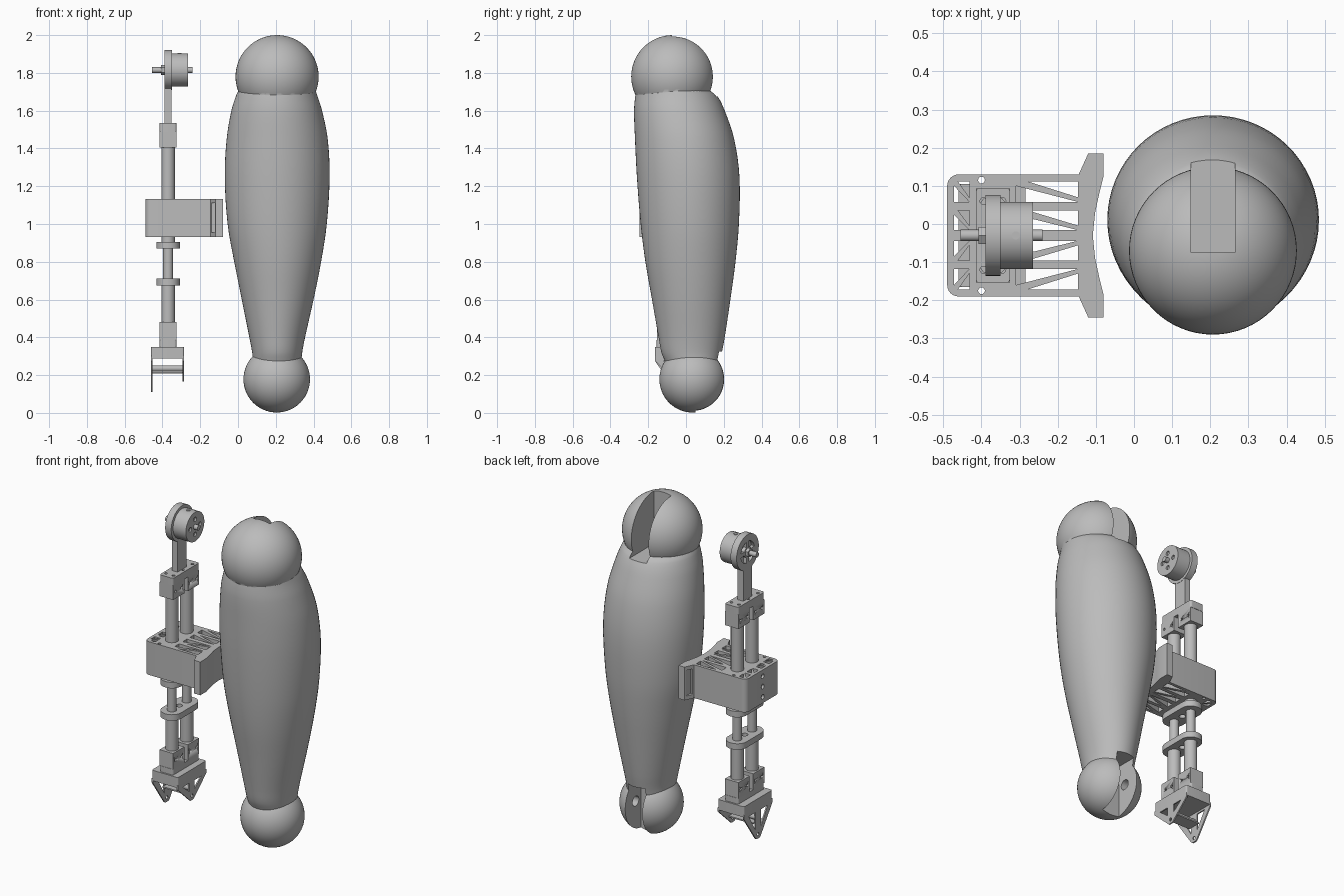
import bpy, bmesh, math
from mathutils import Matrix, Vector

cube = bpy.data.objects.get("Cube")
if cube:
    bpy.data.objects.remove(cube, do_unlink=True)

grey = bpy.data.materials.new("plain_grey")
grey.use_nodes = True
tone = (0.5, 0.5, 0.5, 1)
grey.diffuse_color = tone
grey.node_tree.nodes["Principled BSDF"].inputs["Base Color"].default_value = tone

CX, CY = -0.37, -0.03      # axis of the inner skeleton
TUBE = 0.07                # half the tube spacing


# ---- helpers ----
def activate(ob):
    bpy.ops.object.select_all(action='DESELECT')
    ob.select_set(True)
    bpy.context.view_layer.objects.active = ob


def finish(ob, angle=35):
    ob.data.materials.clear()
    ob.data.materials.append(grey)
    activate(ob)
    bpy.ops.object.shade_smooth_by_angle(angle=math.radians(angle))
    return ob


def from_bmesh(name, bm):
    bmesh.ops.recalc_face_normals(bm, faces=bm.faces)
    me = bpy.data.meshes.new(name)
    bm.to_mesh(me)
    bm.free()
    ob = bpy.data.objects.new(name, me)
    bpy.context.collection.objects.link(ob)
    return finish(ob)


def box(name, x, y, z):
    bm = bmesh.new()
    mid = Vector([(a + b) / 2 for a, b in (x, y, z)])
    size = [b - a for a, b in (x, y, z)]
    bmesh.ops.create_cube(bm, size=1, matrix=Matrix.Translation(mid) @ Matrix.Diagonal((*size, 1)))
    return from_bmesh(name, bm)


def cyl(name, a, b, r, n=32):
    a, b = Vector(a), Vector(b)
    turn = (b - a).to_track_quat('Z', 'Y').to_matrix().to_4x4()
    bm = bmesh.new()
    bmesh.ops.create_cone(bm, cap_ends=True, segments=n, radius1=r, radius2=r,
                          depth=(b - a).length, matrix=Matrix.Translation((a + b) / 2) @ turn)
    return from_bmesh(name, bm)


def ball(name, c, r):
    bm = bmesh.new()
    bmesh.ops.create_uvsphere(bm, u_segments=64, v_segments=32, radius=r, matrix=Matrix.Translation(c))
    return from_bmesh(name, bm)


def combine(ob, other, op):
    mod = ob.modifiers.new("cut", 'BOOLEAN')
    mod.operation, mod.object, mod.solver = op, other, 'EXACT'
    activate(ob)
    bpy.ops.object.modifier_apply(modifier="cut")
    bpy.data.objects.remove(other, do_unlink=True)


def plate(name, loops, lo, hi, axis='Z'):
    """First loop is the outline, the others are openings."""
    cu = bpy.data.curves.new(name, 'CURVE')
    cu.dimensions, cu.fill_mode, cu.extrude = '2D', 'BOTH', (hi - lo) / 2
    for pts in loops:
        sp = cu.splines.new('POLY')
        sp.points.add(len(pts) - 1)
        for p, (u, v) in zip(sp.points, pts):
            p.co = (u, v, 0, 1)
        sp.use_cyclic_u = True
    ob = bpy.data.objects.new(name, cu)
    bpy.context.collection.objects.link(ob)
    m = Matrix.Translation((0, 0, (lo + hi) / 2))
    if axis == 'X':        # outline is in y and z
        m = Matrix(((0, 0, 1, 0), (1, 0, 0, 0), (0, 1, 0, 0), (0, 0, 0, 1))) @ m
    activate(ob)
    bpy.ops.object.convert(target='MESH')
    ob = bpy.context.view_layer.objects.active
    ob.data.transform(m)
    return finish(ob)


def arc(c, r, a0, a1, n):
    angles = [math.radians(a0 + (a1 - a0) * i / n) for i in range(n + 1)]
    return [(c[0] + r * math.cos(t), c[1] + r * math.sin(t)) for t in angles]


def circle(u, v, r, n=20):
    return arc((u, v), r, 0, 360, n)[:-1]


def round_rect(u0, u1, v0, v1, r):
    corners = ((u1 - r, v1 - r), (u0 + r, v1 - r), (u0 + r, v0 + r), (u1 - r, v0 + r))
    return [p for i, c in enumerate(corners) for p in arc(c, r, 90 * i, 90 * i + 90, 8)]


# ---- outer leg cover ----
# z, left x, right x, front y, back y
sections = [(0.27, 0.08, 0.335, -0.11, 0.18), (0.32, 0.075, 0.34, -0.13, 0.19),
            (0.4, 0.06, 0.355, -0.145, 0.205), (0.6, 0.02, 0.4, -0.18, 0.235),
            (0.8, -0.02, 0.44, -0.215, 0.262), (1.0, -0.055, 0.47, -0.24, 0.28),
            (1.25, -0.07, 0.485, -0.26, 0.283), (1.45, -0.06, 0.475, -0.27, 0.255),
            (1.6, -0.035, 0.445, -0.275, 0.205), (1.68, -0.01, 0.42, -0.268, 0.165),
            (1.71, 0.005, 0.41, -0.26, 0.13)]
rows = [Vector(s) for s in sections]
bm = bmesh.new()
rings = []
for i in range(len(rows) - 1):
    p0, p1, p2, p3 = (rows[max(0, min(len(rows) - 1, i + k))] for k in (-1, 0, 1, 2))
    h = p2[0] - p1[0]
    m1 = (p2 - p0) * (h / (p2[0] - p0[0]))
    m2 = (p3 - p1) * (h / (p3[0] - p1[0]))
    for t in (0, 0.25, 0.5, 0.75) + ((1,) if i == len(rows) - 2 else ()):
        s = (p1 * (2*t**3 - 3*t*t + 1) + m1 * (t**3 - 2*t*t + t)
             + p2 * (3*t*t - 2*t**3) + m2 * (t**3 - t*t))
        z, x0, x1, y0, y1 = s
        rings.append([bm.verts.new(((x0 + x1) / 2 + (x1 - x0) / 2 * u,
                                    (y0 + y1) / 2 + (y1 - y0) / 2 * v, z))
                      for u, v in circle(0, 0, 1, 64)])
for lower, upper in zip(rings, rings[1:]):
    for k in range(64):
        j = (k + 1) % 64
        bm.faces.new((lower[k], lower[j], upper[j], upper[k]))
bm.faces.new(rings[0])
bm.faces.new(rings[-1])
cover = from_bmesh("leg_cover", bm)
combine(cover, ball("knee_ball", (0.207, -0.07, 1.78), 0.22), 'UNION')
combine(cover, ball("ankle_ball", (0.205, 0.035, 0.178), 0.176), 'UNION')
# rear joint slots and ankle pin hole
combine(cover, box("knee_slot", (0.15, 0.265), (-0.075, 0.5), (1.675, 2.2)), 'DIFFERENCE')
combine(cover, box("ankle_slot", (0.15, 0.265), (0.05, 0.5), (-0.2, 0.325)), 'DIFFERENCE')
combine(cover, cyl("ankle_pin_hole", (0.1, 0.1, 0.19), (0.31, 0.1, 0.19), 0.03), 'DIFFERENCE')
finish(cover, 40)

# ---- twin tubes, rods and collars ----
for side, s in (("front", -1), ("rear", 1)):
    y = CY + s * TUBE
    for part, z0, z1, r in (("upper_tube", 0.905, 1.5, 0.036), ("slide_rod", 0.6, 0.95, 0.026),
                            ("lower_tube", 0.36, 0.69, 0.036)):
        cyl(f"{side}_{part}", (CX, y, z0), (CX, y, z1), r)
    for part, z0, z1 in (("upper_collar", 1.405, 1.49), ("lower_collar", 0.385, 0.48)):
        collar = box(f"{side}_{part}", (CX - 0.045, CX + 0.045), (y - 0.053, y + 0.053), (z0, z1))
        zc = (z0 + z1) / 2
        for k in (-0.03, 0.03):
            combine(collar, cyl("screw_hole", (CX - 0.06, y + k, zc), (CX + 0.06, y + k, zc), 0.008, 12),
                    'DIFFERENCE')

end_loops = [round_rect(CX - 0.045, CX + 0.045, CY - 0.125, CY + 0.125, 0.012)]
end_loops += [circle(CX + i * 0.025, CY + j * 0.09, 0.009, 12) for i in (-1, 1) for j in (-1, 0, 1)]
plate("upper_end_plate", end_loops, 1.49, 1.535)
plate("lower_end_plate", end_loops, 0.345, 0.385)
for name, z in (("upper_guide", 0.87), ("lower_guide", 0.675)):
    plate(name, [round_rect(CX - 0.062, CX + 0.062, CY - 0.132, CY + 0.132, 0.06),
                 circle(CX, CY, 0.018)], z, z + 0.036)

# ---- mounting bracket with truss openings ----
top = [(-0.145, 0.16), (-0.12, 0.215), (-0.08, 0.215), (-0.08, 0.155), (-0.09, 0.115),
       (-0.102, 0.06), (-0.108, 0)]
half = arc((-0.46, 0.13), 0.03, 180, 90, 6) + top
outline = half + [(x, -y) for x, y in reversed(half[:-1])]
openings = []
for s in (-1, 1):
    for lo, hi in ((0.014, 0.066), (0.088, 0.142)):
        x0, x1, g = -0.31, -0.147, 0.012
        cell = [[(x0, lo), (x1, lo), (x0, hi - g)], [(x0 + 0.03, hi), (x1, lo + g), (x1, hi)]]
        openings += [[(x, s * y) for x, y in tri] for tri in cell]
        x0, x1 = -0.472, -0.432
        cell = [[(x0, lo), (x1, lo), (x0, hi - g)], [(x0 + 0.01, hi), (x1, lo + g), (x1, hi)]]
        openings += [[(x, s * y) for x, y in tri] for tri in cell]
    openings.append(circle(-0.4, s * 0.145, 0.009, 12))
loops = [[(x, y + CY) for x, y in loop] for loop in [outline] + openings]
bracket = plate("mounting_bracket", loops, 0.932, 1.132)
for s in (-1, 1):          # strap slots in the flange
    y = sorted((CY + s * 0.163, CY + s * 0.25))
    combine(bracket, box("strap_slot", (-0.139, -0.122), y, (0.955, 1.11)), 'DIFFERENCE')
for z in (0.97, 1.032, 1.094):
    combine(bracket, cyl("side_hole", (-0.52, CY, z), (-0.475, CY, z), 0.014, 16), 'DIFFERENCE')
finish(bracket)

# ---- knee joint and motor ----
KZ = 1.815
box("knee_arm", (-0.39, -0.352), (CY - 0.042, CY + 0.042), (1.52, KZ - 0.08))
plate("joint_disc", [circle(CY, KZ, 0.106, 48)], -0.37, -0.35, 'X')
pockets = [arc((CY, KZ), 0.065, a + 12, a + 78, 8) + arc((CY, KZ), 0.032, a + 72, a + 18, 6)
           for a in range(0, 360, 90)]
plate("joint_spokes", [circle(CY, KZ, 0.106, 48)] + pockets, -0.39, -0.37, 'X')
cyl("motor_body", (-0.355, CY, KZ), (-0.275, CY, KZ), 0.088, 48)
plate("motor_face", [circle(CY, KZ, 0.088, 48)] +
      [circle(CY + 0.045 * u, KZ + 0.045 * v, 0.013, 14) for u, v in circle(0, 0, 1, 4)],
      -0.275, -0.265, 'X')
cyl("motor_shaft", (-0.455, CY, KZ), (-0.24, CY, KZ), 0.015, 20)
cyl("shaft_collar", (-0.408, CY, KZ), (-0.385, CY, KZ), 0.026, 6)
cyl("motor_screw", (-0.31, CY, KZ + 0.08), (-0.31, CY, KZ + 0.091), 0.011, 12)

# ---- ankle fork ----
plate("fork_base", [round_rect(-0.46, -0.285, CY - 0.135, CY + 0.135, 0.01)], 0.287, 0.35)
for name, x, tip in (("outer_fork_ear", -0.46, 0.11), ("inner_fork_ear", -0.293, 0.165)):
    edge = [(0.135, 0.3), (0.135, 0.275), (0.026, tip + 0.01), (0.015, tip)]
    ear = [(CY + y, z) for y, z in edge] + [(CY - y, z) for y, z in reversed(edge)]
    holes = [circle(CY, tip + 0.025, 0.01, 14)]
    for s in (-1, 1):
        holes.append([(CY + s * y, z) for y, z in ((0.025, 0.275), (0.09, 0.275), (0.025, tip + 0.06))])
    plate(name, [ear] + holes, x, x + 0.008, 'X')
cyl("ankle_pin", (-0.455, CY, 0.235), (-0.29, CY, 0.235), 0.016, 20)
box("fork_brace", (-0.455, -0.29), (CY - 0.04, CY + 0.04), (0.208, 0.216))
